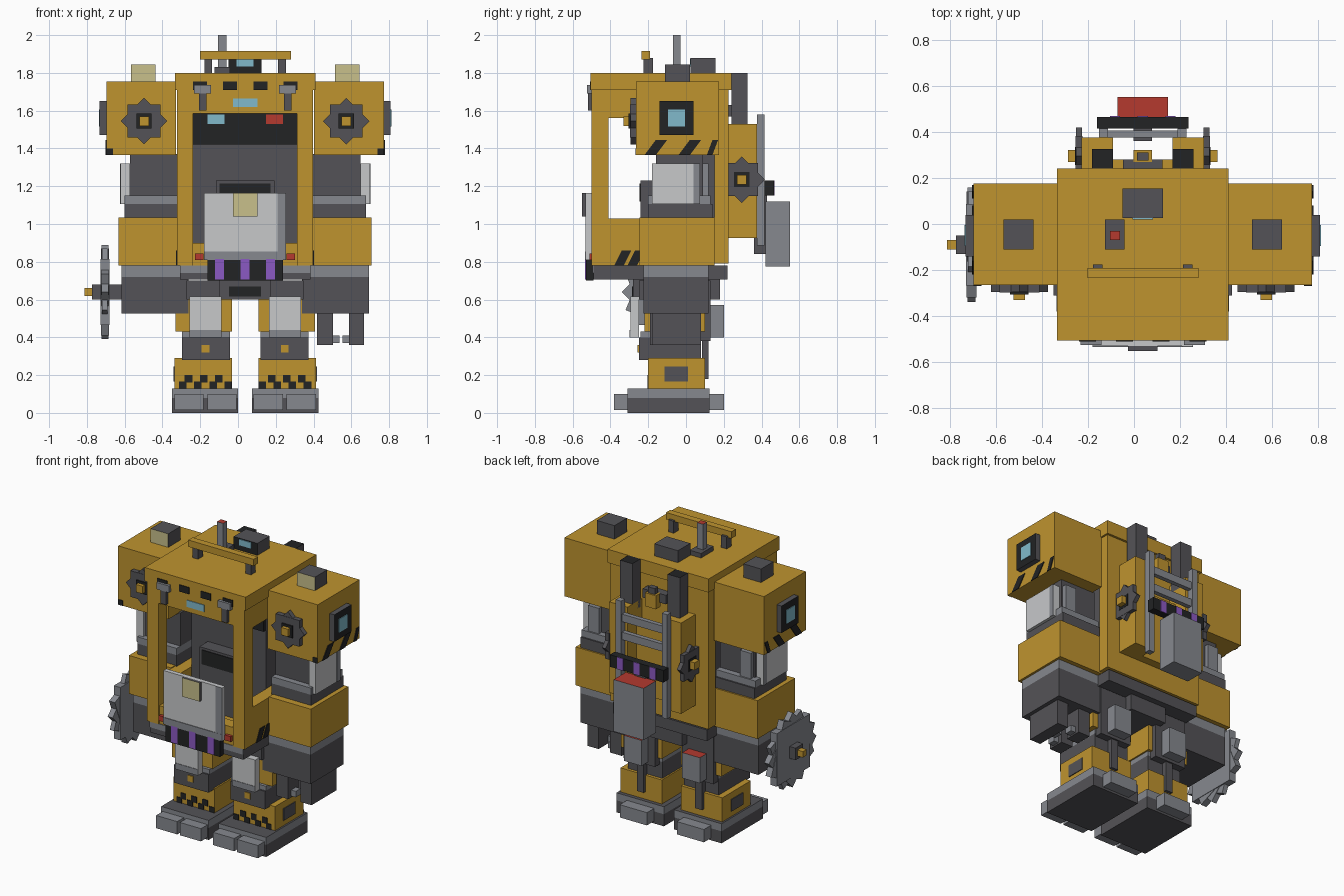
import bpy, bmesh, math
from mathutils import Matrix, Vector

if "Cube" in bpy.data.objects:
    bpy.data.objects.remove(bpy.data.objects["Cube"], do_unlink=True)

UNIT = 0.01      # sizes below are in hundredths
CENTRE = 3.8     # body's middle line along x


def colour(name, r, g, b):
    m = bpy.data.materials.new(name)
    m.use_nodes = True
    m.diffuse_color = (r, g, b, 1)
    m.node_tree.nodes["Principled BSDF"].inputs["Base Color"].default_value = (r, g, b, 1)
    return m


GOLD = colour("gold paint", .52, .295, .028)
DARK = colour("dark steel", .088, .086, .095)
STEEL = colour("mid steel", .24, .25, .275)
LIGHT = colour("light plate", .57, .58, .59)
BLACK = colour("black", .016, .017, .018)
BLUE = colour("blue glass", .22, .49, .6)
RED = colour("red", .46, .042, .028)
PURPLE = colour("purple", .26, .1, .55)
TAN = colour("lamp tan", .58, .53, .26)


def finish(name, bm, materials):
    mesh = bpy.data.meshes.new(name)
    bmesh.ops.recalc_face_normals(bm, faces=bm.faces)
    bm.to_mesh(mesh)
    bm.free()
    for m in materials:
        mesh.materials.append(m)
    obj = bpy.data.objects.new(name, mesh)
    bpy.context.collection.objects.link(obj)
    return obj


def box(name, mat, x, y, z, **painted):
    """Box from spans; front=, top= or outer= recolour the face on that side."""
    bm = bmesh.new()
    low = Vector((x[0] + CENTRE, y[0], z[0])) * UNIT
    high = Vector((x[1] + CENTRE, y[1], z[1])) * UNIT
    bmesh.ops.create_cube(bm, size=1, matrix=Matrix.Translation((low + high) / 2)
                          @ Matrix.Diagonal((*(high - low), 1)))
    bm.normal_update()
    sign = 1 if x[0] + x[1] > 0 else -1
    aims = {"front": Vector((0, -1, 0)), "top": Vector((0, 0, 1)), "outer": Vector((sign, 0, 0))}
    for i, side in enumerate(painted, 1):
        for f in bm.faces:
            if f.normal.dot(aims[side]) > .9:
                f.material_index = i
    return finish(name, bm, [mat, *painted.values()])


def mid(name, mat, half, y, z, **painted):
    return box(name, mat, (-half, half), y, z, **painted)


def pair(name, mat, x, y, z, **painted):
    for s, side in ((1, "left_"), (-1, "right_")):
        box(side + name, mat, sorted((s * x[0], s * x[1])), y, z, **painted)


def slant(name, x, y, z, width, lean):
    """Slanted hazard stripe on both flanks."""
    for s, side in ((1, "left_"), (-1, "right_")):
        bm = bmesh.new()
        ring = [(y, z[0]), (y + width, z[0]), (y + width + lean, z[1]), (y + lean, z[1])]
        face = bm.faces.new([bm.verts.new(Vector((s * x + CENTRE, a, b)) * UNIT) for a, b in ring])
        made = bmesh.ops.extrude_face_region(bm, geom=[face])["geom"]
        bmesh.ops.translate(bm, vec=(s * UNIT / 2, 0, 0),
                            verts=[v for v in made if isinstance(v, bmesh.types.BMVert)])
        finish(side + name, bm, [BLACK])


def wheel(name, mat, centre, axis, half, thick, turns):
    """Toothed wheel made of crossed square plates, axis along x or y."""
    bm = bmesh.new()
    for k in range(turns):
        t = thick * (1 - .12 * k)
        size = (t, half * 2, half * 2) if axis == "X" else (half * 2, t, half * 2)
        bmesh.ops.create_cube(bm, size=1, matrix=Matrix.Translation(Vector((centre[0] + CENTRE, *centre[1:])) * UNIT)
                              @ Matrix.Rotation(math.pi / 2 * k / turns, 4, axis)
                              @ Matrix.Diagonal((*(Vector(size) * UNIT), 1)))
    finish(name, bm, [mat])


# Feet and legs
pair("foot", DARK, (3.7, 38.7), (-31, 12.5), (0, 8))
pair("foot_rim", STEEL, (3.7, 38.7), (-31, 12.5), (8, 13), top=DARK)
pair("inner_toe", STEEL, (4.5, 20), (-38, -31), (1.5, 10))
pair("outer_toe", STEEL, (22, 37.5), (-38, -31), (1.5, 10))
pair("heel", STEEL, (11, 31), (12.5, 20), (1.5, 10))
pair("ankle", GOLD, (7, 37.5), (-20, 10), (13, 29))
pair("ankle_vent", DARK, (37.5, 38), (-11.5, 1), (16.5, 24.5))
for i in range(4):
    pair("ankle_check_low", BLACK, (7 + 8 * i, 11 + 8 * i), (-20.4, -20), (13, 16.5))
    if i < 3:
        pair("ankle_check_high", BLACK, (12 + 8 * i, 16 + 8 * i), (-20.4, -20), (16, 20))
pair("shin", DARK, (8, 33.5), (-25, 8), (28, 40))
pair("shin_collar", STEEL, (8, 33.5), (-24, 8), (40, 43))
pair("shin_stud", GOLD, (19, 23), (-25.6, -25), (32, 36))
pair("thigh", GOLD, (7, 37), (-22, 10), (43, 70))
pair("thigh_core", DARK, (10, 33), (-20, 13), (38, 70))
pair("hip_pad", DARK, (9, 31), (-25, -22), (60, 70))
pair("knee_plate", LIGHT, (12.5, 29.5), (-29.5, -25), (40, 61.5))
pair("knee_lower_trim", STEEL, (12.5, 29.5), (-29.8, -29.5), (40, 44))
pair("calf_exhaust", STEEL, (15, 28), (12, 20), (40, 57), top=RED)
pair("calf_pipe", DARK, (19, 24), (8.5, 12), (18, 42))

# Pelvis and chassis
mid("pelvis", DARK, 13.5, (-28, 18), (60, 70.5))
mid("pelvis_grille", BLACK, 8.5, (-28.5, -28), (61.5, 67))
mid("chassis", DARK, 34.5, (-49, 22), (70.5, 78))
mid("chassis_trim", STEEL, 34.5, (-49.4, -49), (74, 78))
mid("front_bumper", BLACK, 20, (-53, -49), (70, 82))
for i in (-1, 0, 1):
    box("bumper_stripe", PURPLE, (i * 13.5 - 2.4, i * 13.5 + 2.4), (-53.4, -53), (70.5, 81.5))
pair("bumper_lamp", RED, (22, 26.5), (-51, -49), (81, 84.5))

# Cabin frame
mid("roof", GOLD, 37.2, (-50.5, 24), (171, 180))
pair("front_pillar", GOLD, (27.5, 36), (-50, -41), (78, 171))
pair("side_sill", GOLD, (27.5, 36), (-41, 15), (78, 103))
pair("side_header", GOLD, (27.5, 36), (-41, 15), (156, 171))
mid("front_sill", GOLD, 27.5, (-49, -41), (78, 90))
mid("cabin_floor", GOLD, 27.5, (-41, 15), (78, 82))
mid("front_header", GOLD, 27.5, (-50, -44), (158.5, 171))
mid("header_window", BLUE, 6.5, (-50.5, -50), (162, 166.5))
mid("back_wall", GOLD, 36, (15, 22.5), (79, 175))
mid("cabin_core", DARK, 27.5, (-15, 15), (82, 171))
mid("ceiling_screen", BLACK, 27.5, (-18, -15), (142, 171))
box("screen_blue_lamp", BLUE, (-20, -11), (-18.5, -18), (153, 158))
box("screen_red_lamp", RED, (11, 20), (-18.5, -18), (153, 158))
mid("seat_console", DARK, 15.5, (-24, -15), (82, 123))
mid("console_screen", BLACK, 13.5, (-24.5, -24), (112, 121.5))
for x in (-24, -8, 8, 24):
    box("roof_notch", BLACK, (x - 3.7, x + 3.7), (-50.9, -50.5), (171, 175.5))
for y in (-38, -31):
    slant("sill_stripe", 36, y, (78, 86), 5, 4)
pair("head_lamp", STEEL, (18, 27), (-52.5, -50), (169, 173.5))
pair("lamp_stem", DARK, (20.5, 24.5), (-52, -50), (160, 169))

# Front shield
mid("shield", LIGHT, 21.7, (-53, -50), (81, 116.5))
box("shield_side_trim", STEEL, (17, 21.7), (-53.3, -53), (81, 116.5))
mid("shield_lower_trim", STEEL, 21.7, (-53.4, -53), (81, 85.5))
mid("shield_lamp", DARK, 6.5, (-55, -53), (104, 116.5), front=TAN)

# Arms
pair("shoulder", GOLD, (36.5, 73.5), (-26.5, 17.5), (136.5, 175.5))
pair("shoulder_lamp", DARK, (47.5, 60.5), (-11, 2), (175.5, 184.5), front=TAN)
pair("shoulder_port", DARK, (73.5, 77), (-14, 4), (147, 165), outer=BLACK)
pair("port_glass", BLUE, (77, 77.4), (-9.5, -.5), (151.5, 160.5))
for y in (-22, -4, 11):
    slant("shoulder_stripe", 73.5, y, (136.5, 144.5), 6 if y < 11 else 3, 6 if y < 11 else 3)
pair("shoulder_front_notch", BLACK, (70, 73.5), (-26.8, -26.5), (136.5, 140))
pair("upper_arm", DARK, (35, 61), (-16, 9), (115, 137))
pair("arm_plate", LIGHT, (61, 66), (-18, 7.5), (110.5, 132))
pair("arm_plate_trim", STEEL, (66, 66.3), (4, 7.5), (110.5, 132))
pair("arm_piston", STEEL, (52, 60), (9, 12), (104, 132))
pair("elbow", DARK, (35, 64), (-20, 14), (103, 110.5))
pair("elbow_rim", STEEL, (35, 64), (-20, 13), (110.5, 115))
pair("forearm", GOLD, (36, 67), (-24.5, 15), (78, 103.5))
pair("forearm_band", STEEL, (30, 65.5), (-22.5, 12), (72, 78))
pair("lower_arm", DARK, (30, 65.5), (-22.5, 12), (52.5, 72))
for s, side in ((1, "left_"), (-1, "right_")):
    wheel(side + "shoulder_gear", DARK, (s * 53.5, -28, 154.5), "Y", 8.7, 3.4, 2)
    wheel(side + "pack_gear", DARK, (s * 27.6, 29.5, 123.5), "X", 8.7, 3, 2)
pair("gear_seat", BLACK, (49.5, 57.5), (-30.5, -28), (150.5, 158.5))
pair("gear_hub", GOLD, (51, 56), (-33, -30), (152, 157))

# Left hand grabber
box("outer_finger", DARK, (55, 63), (-18, 8), (36, 53))
for y in (-19, -3):
    box("inner_finger", DARK, (38, 46.5), (y, y + 11), (36, 53))
    box("claw_tip", STEEL, (46.5, 50), (y + 3, y + 8), (37, 41))
box("outer_claw_tip", STEEL, (51.5, 55), (-8, -2), (37, 41))

# Right arm saw
wheel("saw_blade", STEEL, (-74.3, -9, 64), "X", 17.6, 4.8, 4)
box("saw_shaft", DARK, (-81, -65), (-13, -5), (60, 68))
box("saw_hub", GOLD, (-85, -81), (-11, -7), (62, 66))

# Roof gear
box("roof_rail", GOLD, (-24, 24.2), (-23.5, -19), (187, 191.5))
pair("rail_post", DARK, (17.5, 21.5), (-22.5, -17.5), (180, 188))
mid("roof_hatch", DARK, 8.7, (2.5, 15.5), (180, 188), front=BLACK)
mid("hatch_glass", BLUE, 4.5, (2, 2.5), (183.5, 187.5))
box("antenna_base", DARK, (-16.3, -8), (-11, 2), (180, 183))
box("antenna", STEEL, (-14.3, -9.8), (-7, -3), (183, 200), top=RED)

# Backpack
pair("pack_column", GOLD, (13, 26.5), (22.5, 37.5), (92.5, 153))
mid("pack_core", GOLD, 13, (22.5, 28), (92.5, 138))
pair("pack_gear_seat", BLACK, (28.5, 29.3), (25.5, 33.5), (119.5, 127.5))
pair("pack_gear_hub", GOLD, (29, 32.5), (27, 32), (121, 126))
pair("pack_rail", STEEL, (15, 19), (37.5, 41.5), (88.5, 158))
for z in (132, 144):
    mid("pack_crossbar", STEEL, 15, (37.5, 40.5), (z, z + 5))
pair("exhaust_stack", DARK, (13, 22), (24, 32.5), (148, 180), top=BLACK)
mid("valve_base", DARK, 8.5, (22.5, 28), (157, 163))
mid("valve", GOLD, 4, (27, 32), (154, 163))
mid("valve_cap", DARK, 2.5, (27.5, 31), (163, 167))
mid("pack_bar", BLACK, 19.8, (41.5, 46.5), (115, 123))
for i in (-1, 0, 1):
    box("pack_bar_stripe", PURPLE, (i * 12 - 2.2, i * 12 + 2.2), (46.5, 46.9), (115, 123))
mid("pack_tank", STEEL, 11, (42, 55), (77.5, 112), top=RED)
mid("tank_pipe", DARK, 4, (36, 43), (84, 116))
